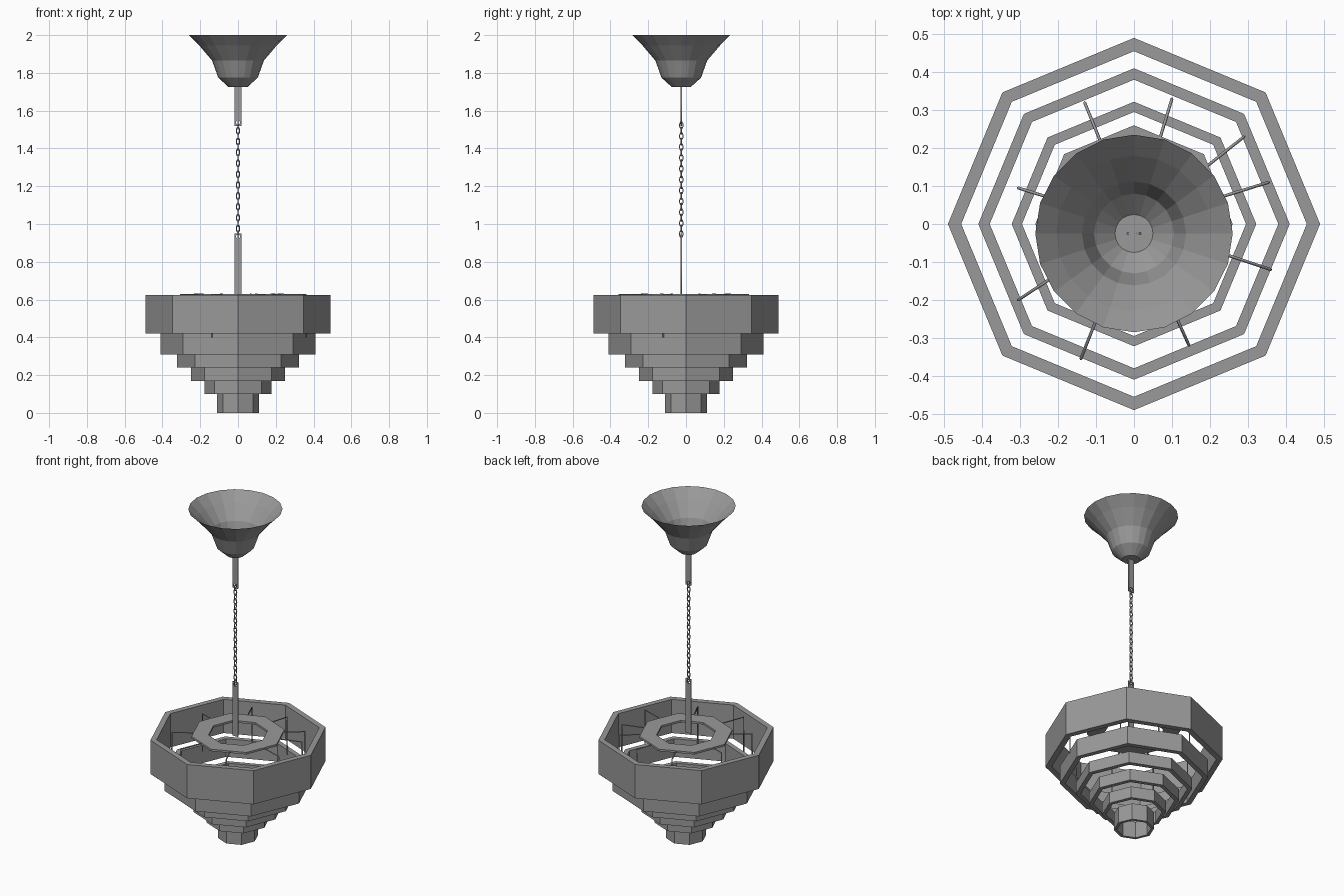
import bpy, bmesh, math
from mathutils import Vector

cube = bpy.data.objects.get("Cube")
if cube:
    bpy.data.objects.remove(cube)

metal = bpy.data.materials.new("grey_metal")
metal.use_nodes = True
GREY = (0.32, 0.32, 0.32, 1)
metal.diffuse_color = GREY
metal.node_tree.nodes["Principled BSDF"].inputs["Base Color"].default_value = GREY
AXIS_Y = -0.025  # centre line of the hanging parts


def add_object(name, data):
    obj = bpy.data.objects.new(name, data)
    bpy.context.collection.objects.link(obj)
    data.materials.append(metal)
    return obj


def lathe(name, profile, sides, closed, centre=(0, 0)):
    """Turn (radius, z) points into a faceted surface."""
    bm = bmesh.new()
    loops = []
    for r, z in profile:
        loops.append([bm.verts.new((centre[0] + r * math.cos(math.tau * i / sides),
                                    centre[1] + r * math.sin(math.tau * i / sides), z))
                      for i in range(sides)])
    pairs = list(zip(loops, loops[1:]))
    if closed:
        pairs.append((loops[-1], loops[0]))
    else:
        bm.faces.new(loops[0])
    for a, b in pairs:
        for i in range(sides):
            j = (i + 1) % sides
            bm.faces.new((a[i], a[j], b[j], b[i]))
    bmesh.ops.recalc_face_normals(bm, faces=bm.faces)
    mesh = bpy.data.meshes.new(name)
    bm.to_mesh(mesh)
    bm.free()
    return add_object(name, mesh)


def octagon_ring(name, outer, inner, low, high):
    return lathe(name, [(inner, low), (outer, low), (outer, high), (inner, high)], 8, True)


def add_spline(curve, points, cyclic):
    spline = curve.splines.new('POLY')
    spline.points.add(len(points) - 1)
    for p, co in zip(spline.points, points):
        p.co = (*co, 1)
    spline.use_cyclic_u = cyclic


# Stepped shade: (outer radius, inner radius, bottom, top)
tiers = [(0.49, 0.455, 0.42, 0.625), (0.41, 0.38, 0.31, 0.42),
         (0.322, 0.295, 0.24, 0.31), (0.25, 0.225, 0.17, 0.24),
         (0.177, 0.155, 0.10, 0.17), (0.112, 0.095, 0.0, 0.10)]
for n, tier in enumerate(tiers):
    octagon_ring(f"shade_tier_{n + 1}", *tier)
octagon_ring("top_plate", 0.26, 0.165, 0.618, 0.63)

# Bent support wires reaching from the plate down to the second tier
wire_ends = [(-0.13, 0.32), (0.10, 0.33), (0.29, 0.23), (0.355, 0.11), (0.36, -0.12),
             (0.145, -0.32), (-0.14, -0.355), (-0.305, -0.20), (-0.305, 0.095)]
wires = bpy.data.curves.new("support_wires", 'CURVE')
wires.dimensions = '3D'
wires.bevel_depth = 0.004
wires.bevel_resolution = 0
for x, y in wire_ends:
    start = Vector((x, y)).normalized() * 0.22
    add_spline(wires, [(*start, 0.627), (x, y, 0.627), (x, y, 0.40)], False)
add_object("support_wires", wires)

# Ceiling canopy, open at the top
lathe("ceiling_canopy", [(0.05, 1.725), (0.105, 1.775), (0.137, 1.865),
                         (0.205, 1.945), (0.26, 2.0)], 20, False, (0, AXIS_Y))


# Flat hanging bars with an eyelet at the chain end
def flat_bar(name, low, high, eye_z):
    curve = bpy.data.curves.new(name, 'CURVE')
    curve.dimensions = '2D'
    curve.fill_mode = 'BOTH'
    curve.extrude = 0.003
    w = 0.018
    add_spline(curve, [(-w, low, 0), (w, low, 0), (w, high, 0), (-w, high, 0)], True)
    add_spline(curve, [(0.011 * math.cos(math.tau * i / 12),
                        eye_z + 0.011 * math.sin(math.tau * i / 12), 0)
                       for i in range(12)], True)
    bar = add_object(name, curve)
    bar.rotation_euler.x = math.pi / 2
    bar.location.y = AXIS_Y


flat_bar("upper_bar", 1.52, 1.726, 1.537)
flat_bar("lower_bar", 0.62, 0.95, 0.933)

# Chain of oval links, each turned a quarter from the last
chain = bpy.data.curves.new("chain", 'CURVE')
chain.dimensions = '3D'
chain.bevel_depth = 0.003
chain.bevel_resolution = 1
links = 21
for n in range(links):
    z = 0.947 + (1.523 - 0.947) * n / (links - 1)
    points = []
    for i in range(12):
        a = math.tau * i / 12
        side, up = 0.009 * math.cos(a), z + 0.019 * math.sin(a)
        points.append((0, AXIS_Y + side, up) if n % 2 == 0 else (side, AXIS_Y, up))
    add_spline(chain, points, True)
add_object("chain", chain)
